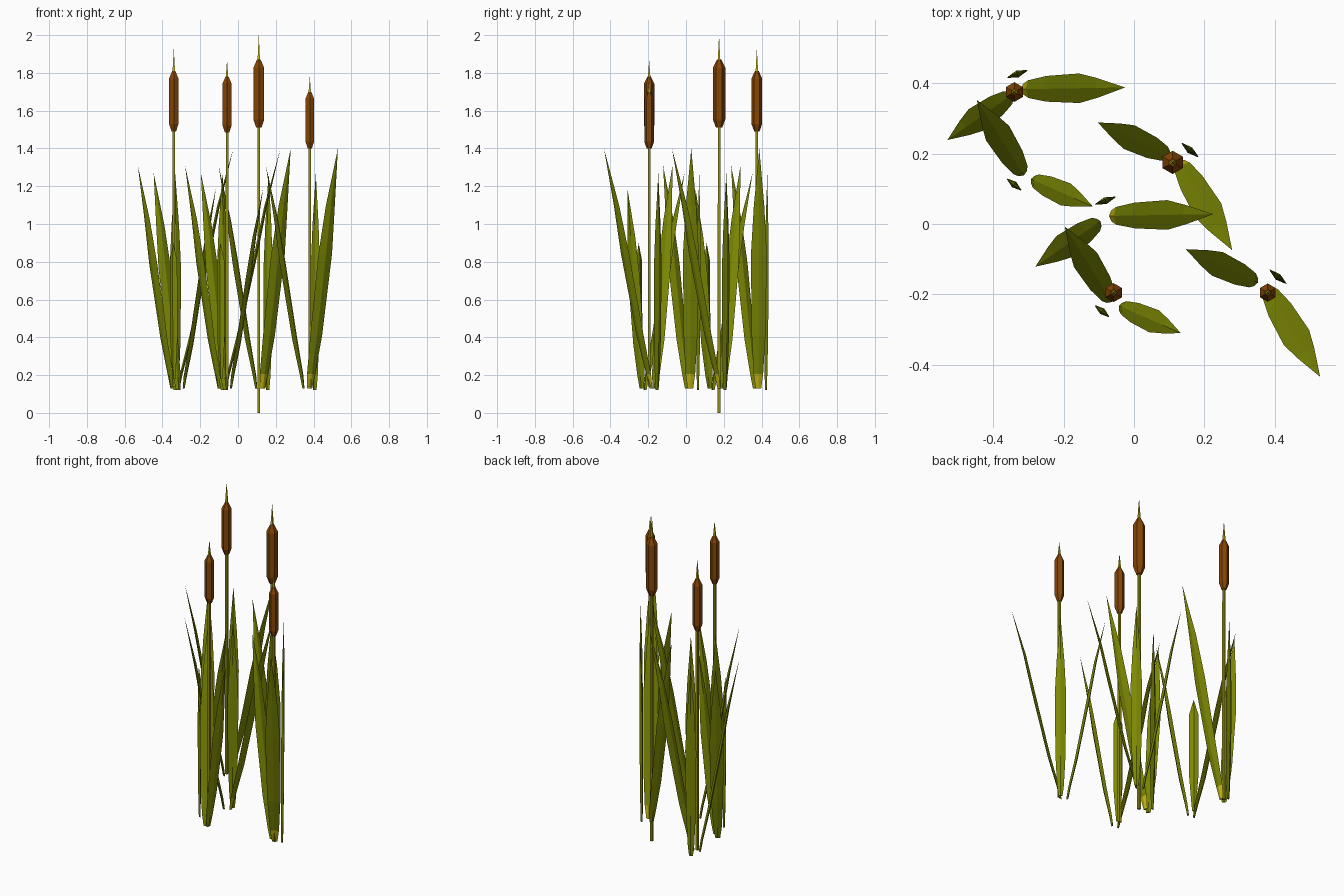
import bpy, bmesh, math
from mathutils import Vector

if "Cube" in bpy.data.objects:
    bpy.data.objects.remove(bpy.data.objects["Cube"])


def material(name, col):
    m = bpy.data.materials.new(name)
    m.diffuse_color = (*col, 1)
    m.use_nodes = True
    m.node_tree.nodes["Principled BSDF"].inputs["Base Color"].default_value = m.diffuse_color
    return m


GREEN = material("leaf green", (0.205, 0.25, 0.001))
YELLOW = material("leaf base yellow", (0.55, 0.47, 0.006))
STEM = material("stem olive", (0.28, 0.265, 0.008))
BROWN = material("seed head brown", (0.235, 0.06, 0.0015))


def loft(name, rings, mats, rule):
    """Skin a list of point rings; a single-point ring closes to a tip."""
    bm = bmesh.new()
    vs = [[bm.verts.new(p) for p in r] for r in rings]
    for k, (a, b) in enumerate(zip(vs, vs[1:])):
        n = len(a)
        for i in range(n):
            j = (i + 1) % n
            if len(b) == 1:
                f = bm.faces.new((a[i], a[j], b[0]))
            else:
                f = bm.faces.new((a[i], a[j], b[j], b[i]))
            f.material_index = rule(k)
    bm.faces.new(vs[0][::-1]).material_index = rule(0)
    if len(vs[-1]) > 1:
        bm.faces.new(vs[-1]).material_index = rule(len(vs) - 2)
    bmesh.ops.recalc_face_normals(bm, faces=bm.faces)
    me = bpy.data.meshes.new(name)
    bm.to_mesh(me)
    bm.free()
    for m in mats:
        me.materials.append(m)
    ob = bpy.data.objects.new(name, me)
    bpy.context.collection.objects.link(ob)
    return ob


# Leaf profile: height fraction, lean fraction, width fraction
PROFILE = [(0, 0, 0.36), (0.06, 0.05, 0.6), (0.22, 0.23, 0.87),
           (0.56, 0.55, 1.0), (0.76, 0.73, 0.66), (1, 1, 0)]
# Short leaf keeps its width almost to a blunt point
SHORT = [(0, 0, 0.3), (0.07, 0.1, 0.45), (0.3, 0.3, 0.85),
         (0.87, 0.7, 0.85), (1, 1, 0)]


def leaf(name, x, y, z0, z1, angle, reach, half, prof, yellow_base):
    """Blade with a diamond cross-section that leans towards angle."""
    d = Vector((math.cos(angle), math.sin(angle), 0))
    w = Vector((-d.y, d.x, 0))
    rings = []
    for h, l, s in prof:
        c = Vector((x, y, z0 + (z1 - z0) * h)) + d * (reach * l)
        if s == 0:
            rings.append([c])
        else:
            t = 0.009 * (0.45 + 0.55 * s)
            rings.append([c + w * half * s, c + d * t, c - w * half * s, c - d * t])
    mats = [GREEN, YELLOW] if yellow_base else [GREEN]
    loft(name, rings, mats, lambda k: 1 if yellow_base and k == 0 else 0)


# Leaves of one tuft: offset x, y, lean angle, reach, half width
TUFT = [("long_leaf", 0.02, 0.003, 1, 0.29, 0.042),
        ("side_leaf", -0.015, -0.015, 215, 0.22, 0.037),
        ("upright_leaf", 0.005, 0.043, 110, 0.008, 0.032)]
# Tufts of one clump: centre, turn, scale, (base, top) of each leaf
CLUMP = [(-0.335, 0.38, 0, 1.0, [(0.13, 1.4), (0.13, 1.31), (0.12, 1.27)]),
         (0.117, 0.19, -60, 1.0, [(0.13, 1.4), (0.13, 1.31), (0.12, 1.27)]),
         (-0.305, 0.13, 121, 0.85, [(0.12, 1.27), (0.13, 1.19), (0.18, 0.9)])]

# The same clump stands twice
for dx, dy in [(0, 0), (0.25, -0.36)]:
    for cx, cy, turn, sc, heights in CLUMP:
        r = math.radians(turn)
        for (name, ox, oy, ang, reach, half), (z0, z1) in zip(TUFT, heights):
            x = cx + dx + sc * (ox * math.cos(r) - oy * math.sin(r))
            y = cy + dy + sc * (ox * math.sin(r) + oy * math.cos(r))
            leaf(name, x, y, z0, z1, math.radians(ang) + r, reach * sc,
                 half * (0.5 + 0.5 * sc), SHORT if z1 < 1 else PROFILE,
                 name == "long_leaf" and sc == 1.0)


def polygon(x, y, z, rad, n=6, start=math.pi / 2):
    if rad == 0:
        return [Vector((x, y, z))]
    return [Vector((x + rad * math.cos(a), y + rad * math.sin(a), z))
            for a in (start + i * math.tau / n for i in range(n))]


def stalk(x, y, z, rad):
    return polygon(x, y, z, rad, 4, math.pi / 4)


# Cattails: x, y, stem foot, head bottom, head top, spike tip, head radius
for x, y, z0, h0, h1, tip, rad in [
        (-0.34, 0.375, 0.14, 1.49, 1.81, 1.93, 0.028),
        (0.11, 0.175, 0.0, 1.51, 1.87, 2.0, 0.033),
        (0.38, -0.195, 0.14, 1.40, 1.70, 1.78, 0.026),
        (-0.058, -0.195, 0.14, 1.485, 1.78, 1.87, 0.027)]:
    loft("stem", [stalk(x, y, z0, 0.0105), stalk(x, y, h0 + 0.02, 0.0095)],
         [STEM], lambda k: 0)
    c = 0.12 * (h1 - h0)
    loft("seed_head", [polygon(x, y, h0, rad * 0.5), polygon(x, y, h0 + c, rad),
                       polygon(x, y, h1 - c, rad), polygon(x, y, h1, rad * 0.35)],
         [BROWN], lambda k: 0)
    loft("spike", [stalk(x, y, h1 - 0.01, 0.01), stalk(x, y, tip, 0)],
         [YELLOW], lambda k: 0)
